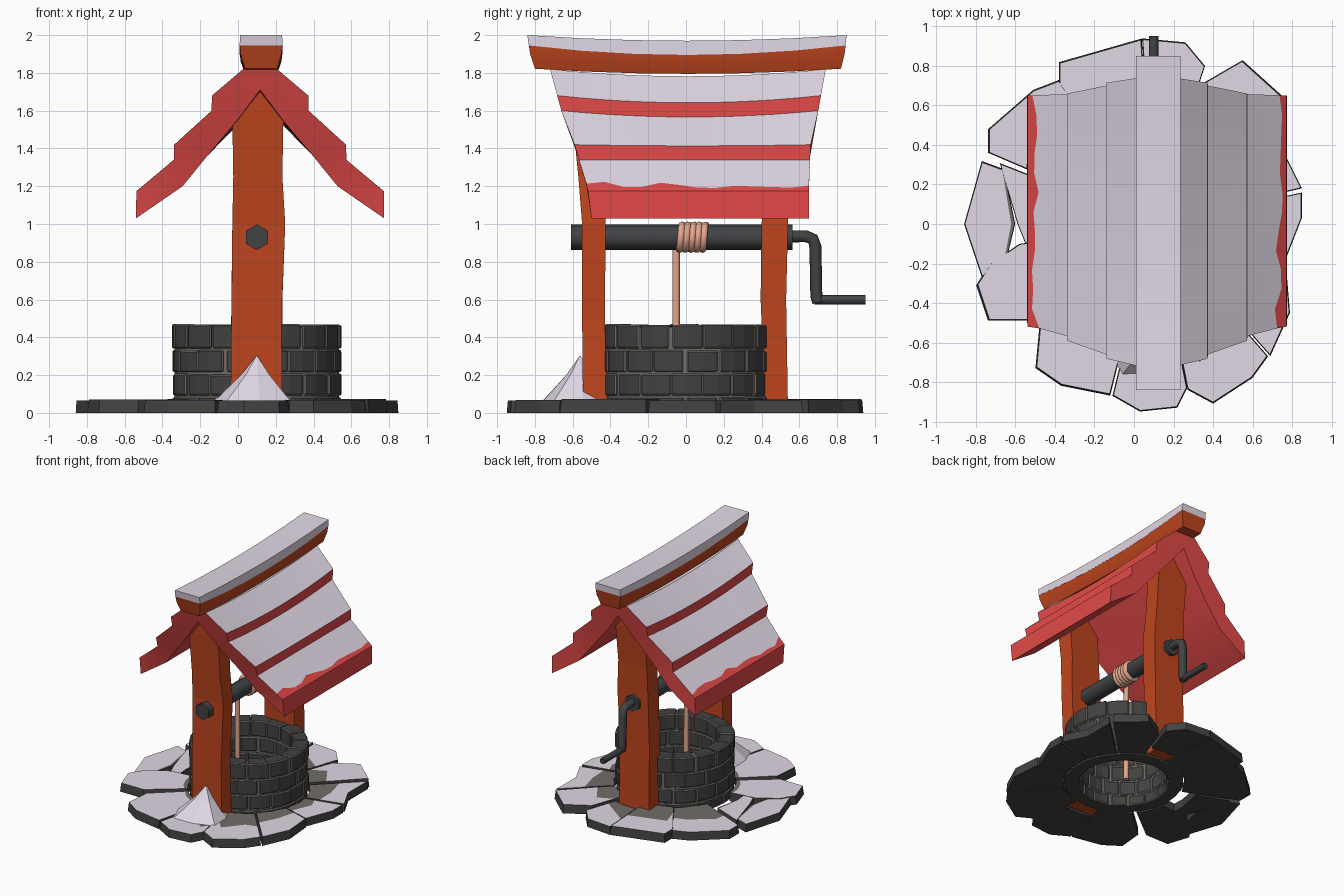
import bpy, bmesh, math, random
from mathutils import Vector

if "Cube" in bpy.data.objects:
    bpy.data.objects.remove(bpy.data.objects["Cube"])

random.seed(4)


def material(name, *rgb):
    m = bpy.data.materials.new(name)
    m.diffuse_color = (*rgb, 1)
    m.use_nodes = True
    m.node_tree.nodes["Principled BSDF"].inputs["Base Color"].default_value = m.diffuse_color
    return m


SNOW = material("snow", .75, .685, .785)
RED = material("red roof", .76, .068, .065)
WOOD = material("orange wood", .52, .06, .013)
STONE = material("dark stone", .054, .054, .053)
MORTAR = material("mortar grey", .165, .15, .135)
IRON = material("dark iron", .052, .055, .057)
ROPE = material("rope tan", .80, .39, .27)
CX = .1                                    # centre line of the well


def finish(bm, name, mats, smooth=0):
    bmesh.ops.recalc_face_normals(bm, faces=bm.faces)
    me = bpy.data.meshes.new(name)
    bm.to_mesh(me)
    bm.free()
    for m in mats:
        me.materials.append(m)
    ob = bpy.data.objects.new(name, me)
    bpy.context.collection.objects.link(ob)
    if smooth:
        shade(ob, smooth)
    return ob


def shade(ob, angle):
    bpy.ops.object.select_all(action='DESELECT')
    ob.select_set(True)
    bpy.context.view_layer.objects.active = ob
    bpy.ops.object.shade_smooth_by_angle(angle=math.radians(angle))


def loft(name, rings, mats, rule=None, cap=None, smooth=0):
    """Closed rings of points joined in order, with capped ends."""
    bm = bmesh.new()
    vs = [[bm.verts.new(p) for p in r] for r in rings]
    n = len(rings[0])
    for a, b in zip(vs, vs[1:]):
        for i in range(n):
            f = bm.faces.new((a[i], a[(i + 1) % n], b[(i + 1) % n], b[i]))
            f.material_index = rule(i) if rule else 0
    for end in (vs[0], vs[-1]):
        for idx in cap or [range(n)]:
            bm.faces.new([end[i] for i in idx])
    return finish(bm, name, mats, smooth)


def tube(name, pts, r, mat, res=2):
    cu = bpy.data.curves.new(name, 'CURVE')
    cu.dimensions = '3D'
    cu.bevel_depth, cu.bevel_resolution, cu.use_fill_caps = r, res, True
    sp = cu.splines.new('POLY')
    sp.points.add(len(pts) - 1)
    for q, p in zip(sp.points, pts):
        q.co = (*p, 1)
    cu.materials.append(mat)
    ob = bpy.data.objects.new(name, cu)
    bpy.context.collection.objects.link(ob)
    bpy.ops.object.select_all(action='DESELECT')
    ob.select_set(True)
    bpy.context.view_layer.objects.active = ob
    bpy.ops.object.convert(target='MESH')
    shade(bpy.context.object, 50)


def lerp_table(table, z):
    for (z0, *a), (z1, *b) in zip(table, table[1:]):
        if z <= z1:
            t = max(0, (z - z0) / (z1 - z0))
            return [p + (q - p) * t for p, q in zip(a, b)]
    return table[-1][1:]


# paving slabs: outer outline of each, inner edge on a circle round the well
slabs = [
    [(.76, -.2), (.85, .03), (.85, .16)],
    [(.85, .18), (.76, .36), (.76, .62)],
    [(.75, .65), (.55, .83), (.36, .72)],
    [(.36, .80), (.26, .92), (.04, .94)],
    [(.04, .94), (-.38, .82), (-.38, .71)],
    [(-.38, .73), (-.51, .68), (-.74, .48), (-.74, .36)],
    [(-.77, .32), (-.86, 0), (-.77, -.27)],
    [(-.68, .31), (-.59, .0), (-.55, -.10)],
    [(-.58, -.1), (-.73, -.2), (-.80, -.31), (-.74, -.49), (-.53, -.49)],
    [(-.48, -.52), (-.5, -.73), (-.37, -.82), (-.12, -.87)],
    [(-.11, -.87), (.03, -.95), (.22, -.93), (.27, -.83)],
    [(.27, -.84), (.4, -.91), (.6, -.78), (.68, -.67)],
    [(.69, -.67), (.79, -.45), (.77, -.21)],
]
radii = {3: .56, 7: .57, 10: .56}           # open ground under posts and beside the left slab
for k, outer in enumerate(slabs):
    bm = bmesh.new()
    c = Vector((CX, 0))
    top_z = random.uniform(.064, .074)
    rows = [[], [], []]
    for p in outer:
        d = Vector(p) - c
        t = .07 if k in (6, 7, 8, 9) else random.uniform(.2, .6)
        inner = c + d.normalized() * radii.get(k, .455)
        if k == 6:                          # detached slab with a pointed inner side
            inner = c + d * (.87 if p[1] else .73)
        rows[0].append(inner)
        rows[1].append(inner.lerp(Vector(p), t))
        rows[2].append(Vector(p))
    n = len(outer)
    mid = sum((v for r in rows for v in r), Vector((0, 0))) / (3 * n)
    T = [[bm.verts.new((*mid.lerp(v, .97), top_z)) for v in r] for r in rows]
    B = [[bm.verts.new((*mid.lerp(v, .995), 0)) for v in r] for r in rows]
    for j in range(2):
        for i in range(n - 1):
            f = bm.faces.new((T[j][i], T[j][i + 1], T[j + 1][i + 1], T[j + 1][i]))
            f.material_index = 1 if j else 2
            bm.faces.new((B[j][i], B[j][i + 1], B[j + 1][i + 1], B[j + 1][i]))

    def edge(g):
        return g[0] + [g[1][-1]] + g[2][::-1] + [g[1][0]]
    te, be = edge(T), edge(B)
    for i in range(len(te)):
        q = (i + 1) % len(te)
        bm.faces.new((te[i], te[q], be[q], be[i]))
    finish(bm, f"paving_slab_{k + 1}", [STONE, SNOW, MORTAR])


# well wall: mortar core with rows of bricks that have worn, lighter edges
def ring_pt(r, a, z):
    return (CX + r * math.cos(a), r * math.sin(a), z)


bm = bmesh.new()
core = [[bm.verts.new(ring_pt(r, i * math.tau / 32, z)) for i in range(32)]
        for r, z in ((.435, 0), (.435, .455), (.343, .455), (.343, 0))]
for j in range(4):
    a, b = core[j], core[(j + 1) % 4]
    for i in range(32):
        q = (i + 1) % 32
        f = bm.faces.new((a[i], a[q], b[q], b[i]))
        f.material_index = 1 if j == 3 else 0
finish(bm, "well_mortar", [MORTAR, STONE])

bm = bmesh.new()
N = 16
for row, (z0, z1) in enumerate(((0, .083), (.092, .207), (.216, .332), (.341, .468))):
    for i in range(N):
        a0 = (i + .5 * (row % 2) + random.uniform(-.06, .06)) * math.tau / N + .015
        a1 = a0 + math.tau / N * random.uniform(.92, .96)
        ro = random.uniform(.440, .452)
        dz = random.uniform(-.005, .003) if row else 0
        cols = []
        for a in (a0, (a0 + a1) / 2, a1):
            cols.append([bm.verts.new(ring_pt(r, a, z)) for r, z in
                         ((.333, z0), (ro, z0), (ro, z1 + dz), (.333, z1 + dz))])
        for u, v in zip(cols, cols[1:]):
            for j in range(4):
                bm.faces.new((u[j], u[(j + 1) % 4], v[(j + 1) % 4], v[j]))
        bm.faces.new(cols[0])
        bm.faces.new(cols[-1])
bricks = finish(bm, "well_bricks", [STONE, MORTAR])
bev = bricks.modifiers.new("chamfer", 'BEVEL')
bev.width, bev.segments, bev.angle_limit, bev.material = .007, 1, math.radians(40), 1


# posts: slightly bent planks with a peaked top (z, x0, x1, y0, y1)
def post(name, stations):
    loft(name, [[(x0, y0, z), (x1, y0, z), (x1, y1, z), (x0, y1, z)]
                for z, x0, x1, y0, y1 in stations], [WOOD])


post("front_post", [(.01, -.04, .235, -.545, -.415), (.5, -.035, .23, -.55, -.43),
                    (1.0, -.03, .25, -.55, -.425), (1.25, -.025, .235, -.57, -.44),
                    (1.55, -.03, .24, -.60, -.46), (1.74, .07, .15, -.61, -.47)])
post("back_post", [(.01, -.04, .235, .42, .54), (.6, -.035, .235, .395, .53),
                   (1.0, -.03, .25, .40, .54), (1.25, -.025, .235, .42, .55),
                   (1.55, -.03, .24, .45, .58), (1.74, .07, .15, .46, .59)])

# roof: stepped profile (half-width, z), swept with a sag; slopes carry snow
RX = .117
out = [(.09, 1.82), (.255, 1.68), (.257, 1.60), (.455, 1.42), (.457, 1.34),
       (.615, 1.207), (.655, 1.175), (.657, 1.03)]
under = [(.41, 1.2), (.28, 1.36), (.12, 1.55)]
right = out + under
profile = [(u, z) for u, z in right] + [(0, 1.71)] + [(-u, z) for u, z in right[::-1]]
ends = [(1.03, -.50, .65), (1.18, -.52, .65), (1.42, -.59, .66), (1.60, -.66, .70), (1.82, -.72, .74)]
snowy = {0, 2, 4}
L = len(profile)
tris = [(6, 7, 8), (5, 6, 8), (4, 5, 8), (4, 8, 9), (3, 4, 9), (2, 3, 9),
        (2, 9, 10), (1, 2, 10), (0, 1, 10), (0, 10, 11)]
caps = tris + [tuple(L - 1 - i for i in t) for t in tris] + [(0, 11, L - 1)]
rings = []
S = 12
for s in range(S + 1):
    t = s / S
    ring = []
    for i, (u, z) in enumerate(profile):
        y0, y1 = lerp_table(ends, z)
        sag = .038 * min(1, max(0, (z - 1.38) / .25)) * (1 - (2 * t - 1) ** 2)
        w = random.uniform(-.02, .02) if i in (5, L - 6) else 0   # ragged snow edge
        ring.append((RX + u + math.copysign(1, u) * w,
                     y0 + (y1 - y0) * t, z - sag - w * .83))
    rings.append(ring)
loft("roof", rings, [RED, SNOW],
     lambda i: 1 if i in snowy or (L - 2 - i) in snowy or i == L - 1 else 0, caps, 25)


# ridge beam with a layer of snow
def beam(name, sections, sag_of, mat):
    rings = []
    for s in range(7):
        t = s / 6
        k = 1 - (2 * t - 1) ** 2
        left, rgt = [], []
        for (h, z, y0, y1), sag in zip(sections, sag_of):
            y = y0 + (y1 - y0) * t
            left.append((.122 - h, y, z - sag * k))
            rgt.append((.122 + h, y, z - sag * k))
        rings.append(left + rgt[::-1])
    loft(name, rings, [mat], smooth=25)


beam("ridge_beam", [(.085, 1.822, -.80, .82), (.108, 1.90, -.825, .84), (.112, 1.945, -.832, .845)],
     (.027, .04, .05), WOOD)
beam("ridge_snow", [(.113, 1.945, -.832, .845), (.112, 2.0, -.84, .85)], (.05, .03), SNOW)

# axle, crank and rope
AZ = .93
loft("axle", [[(CX + .068 * math.sin(i * math.tau / 6), y, AZ + .068 * math.cos(i * math.tau / 6))
               for i in range(6)] for y in (-.61, .565)], [IRON], smooth=65)
tube("crank_arm", [(CX, .54, .935), (CX, .635, .935), (CX, .672, .92), (CX, .685, .88),
                   (CX, .69, .62), (CX, .70, .585)], .032, IRON)
tube("crank_handle", [(CX, .68, .598), (CX, .95, .598)], .025, IRON)
coil = [(CX + .066 * math.cos(a), -.042 + .152 * i / 70, AZ + .066 * math.sin(a))
        for i, a in ((i, math.pi + i * math.tau / 14) for i in range(71))]
tube("rope_coil", coil, .019, ROPE, 2)
tube("hanging_rope", [(CX - .068, -.052, AZ), (CX - .066, -.052, .08)], .02, ROPE, 2)

# snow drift against the front post
rings = []
for r, z in ((1, .06), (.68, .13), (.35, .205), (.02, .30)):
    rings.append([(.1 - .025 * r + .225 * r * math.cos(a) * j, -.56 - .02 * r + .2 * r * math.sin(a) * j, z)
                  for a, j in ((i * math.tau / 8 + .2, 1.1 if i % 2 else .92) for i in range(8))])
loft("snow_drift", rings, [SNOW])
